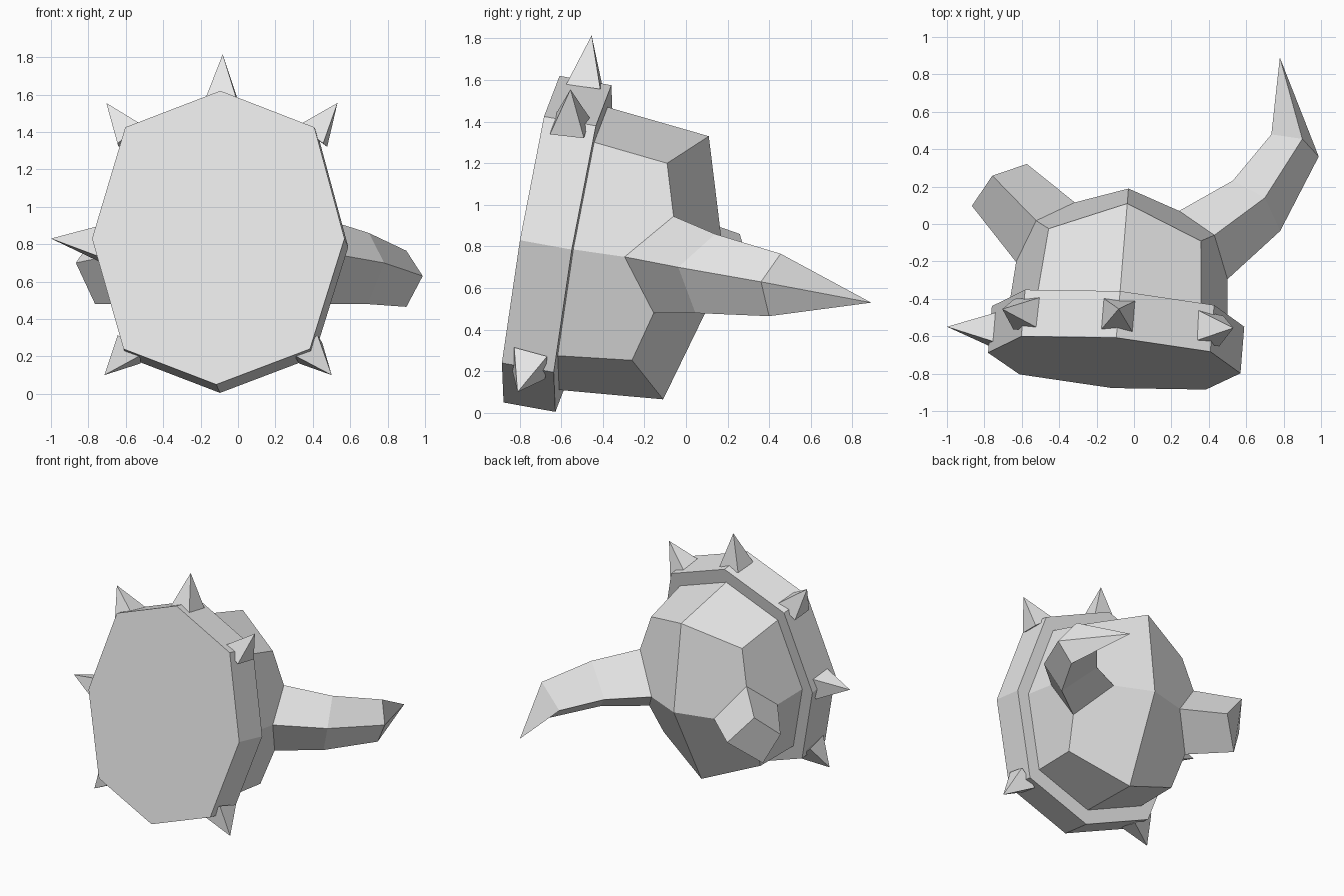
import bpy
import bmesh
import math
from mathutils import Vector

cube = bpy.data.objects.get("Cube")
if cube:
    bpy.data.objects.remove(cube, do_unlink=True)

grey = bpy.data.materials.new("plain_grey")
grey.use_nodes = True
GREY = (0.8, 0.8, 0.8, 1)
grey.diffuse_color = GREY
grey.node_tree.nodes["Principled BSDF"].inputs["Base Color"].default_value = GREY


def flip(p):
    return Vector((-p[0], p[1], p[2]))


def add_part(name, points, faces, mirrored=False):
    """Flat-shaded part in the helmet's own frame, turned slightly to one side."""
    bm = bmesh.new()
    verts = [bm.verts.new(p) for p in points]
    for f in faces:
        bm.faces.new([verts[i] for i in f])
    if mirrored:
        bmesh.ops.mirror(bm, geom=bm.verts[:] + bm.edges[:] + bm.faces[:],
                         axis='X', merge_dist=0.001)
        bmesh.ops.remove_doubles(bm, verts=bm.verts[:], dist=0.001)
    bmesh.ops.recalc_face_normals(bm, faces=bm.faces[:])
    mesh = bpy.data.meshes.new(name)
    bm.to_mesh(mesh)
    bm.free()
    mesh.materials.append(grey)
    obj = bpy.data.objects.new(name, mesh)
    obj.location = (-0.045, 0, 0)
    obj.rotation_euler = (0, 0, math.radians(-4.65))
    bpy.context.collection.objects.link(obj)
    return obj


def loft(name, rings, tip=None):
    """Join rings of equal size; close the end with a cap or a point."""
    n = len(rings[0])
    points = [p for ring in rings for p in ring]
    faces = [(r * n + i, r * n + (i + 1) % n, (r + 1) * n + (i + 1) % n, (r + 1) * n + i)
             for r in range(len(rings) - 1) for i in range(n)]
    faces.append(tuple(range(n)))
    last = (len(rings) - 1) * n
    if tip:
        points.append(tip)
        faces += [(last + i, last + (i + 1) % n, len(points) - 1) for i in range(n)]
    else:
        faces.append(tuple(range(last, last + n)))
    return add_part(name, points, faces)


# Collar: tilted octagonal slab
outline = [(0, 1.62), (0.507, 1.425), (0.677, 0.83), (0.5, 0.24), (0, 0.05)]
half_front = [Vector((x, -0.61 - 0.172 * (1.62 - z), z)) for x, z in outline]
depth = Vector((0, 0.25, -0.045))
front = half_front + [flip(p) for p in half_front[3:0:-1]]
loft("collar", [front, [p + depth for p in front]])

# Dome: half shell closed at the base and horn roots, then mirrored
centre = Vector((0, -0.495, 0.79))
base = [centre + (p + depth - centre) * 0.866 for p in half_front]
root_top, root_outer = (0.478, -0.021, 0.945), (0.567, -0.25, 0.75)
root_low, root_inner = (0.474, -0.117, 0.48), (0.28, 0.093, 0.68)
shell = base + [
    (0, 0.11, 1.33), (0.408, -0.058, 1.2),
    root_top, root_outer, root_low, root_inner,
    (0.435, -0.225, 0.253), (0, -0.11, 0.065), (0, 0.19, 0.68)]
add_part("dome", shell, [
    (0, 1, 6, 5), (1, 2, 8, 7, 6), (2, 3, 11, 9, 8), (3, 4, 12, 11),
    (5, 6, 7, 10, 13), (13, 10, 9, 11, 12), (7, 8, 9, 10), (0, 1, 2, 3, 4)],
    mirrored=True)

# Horns: a full curved one and a stump broken off at the first joint
root = [root_top, root_outer, root_low, root_inner]
joint = [(0.731, 0.2, 0.86), (0.827, 0.03, 0.7), (0.73, 0.105, 0.48), (0.552, 0.277, 0.645)]
bend = [(0.905, 0.53, 0.765), (1.0, 0.443, 0.63), (0.91, 0.475, 0.465), (0.738, 0.541, 0.6)]
loft("long_horn", [root, joint, bend], tip=(0.75, 0.954, 0.53))
loft("broken_horn", [[flip(p) for p in ring] for ring in (root, joint)])


# Spikes: square pyramids on the collar corners
def add_spike(name, corner, tip):
    tip = Vector(tip)
    foot = corner + depth / 2
    axis = (tip - foot).normalized()
    along = (depth - axis * depth.dot(axis)).normalized()
    side = axis.cross(along)
    middle = foot - axis * 0.03
    square = [middle + (along * a + side * b) * 0.083
              for a, b in ((1, 1), (1, -1), (-1, -1), (-1, 1))]
    add_part(name, square + [tip],
             [(0, 1, 2, 3)] + [(i, (i + 1) % 4, 4) for i in range(4)])


upper_tip, lower_tip = Vector((0.62, -0.507, 1.555)), Vector((0.61, -0.763, 0.1))
add_spike("top_spike", half_front[0], (0, -0.455, 1.815))
add_spike("upper_left_spike", half_front[1], upper_tip)
add_spike("upper_right_spike", flip(half_front[1]), flip(upper_tip))
add_spike("lower_left_spike", half_front[3], lower_tip)
add_spike("lower_right_spike", flip(half_front[3]), flip(lower_tip))
add_spike("right_spike", flip(half_front[2]), (-0.907, -0.625, 0.83))
